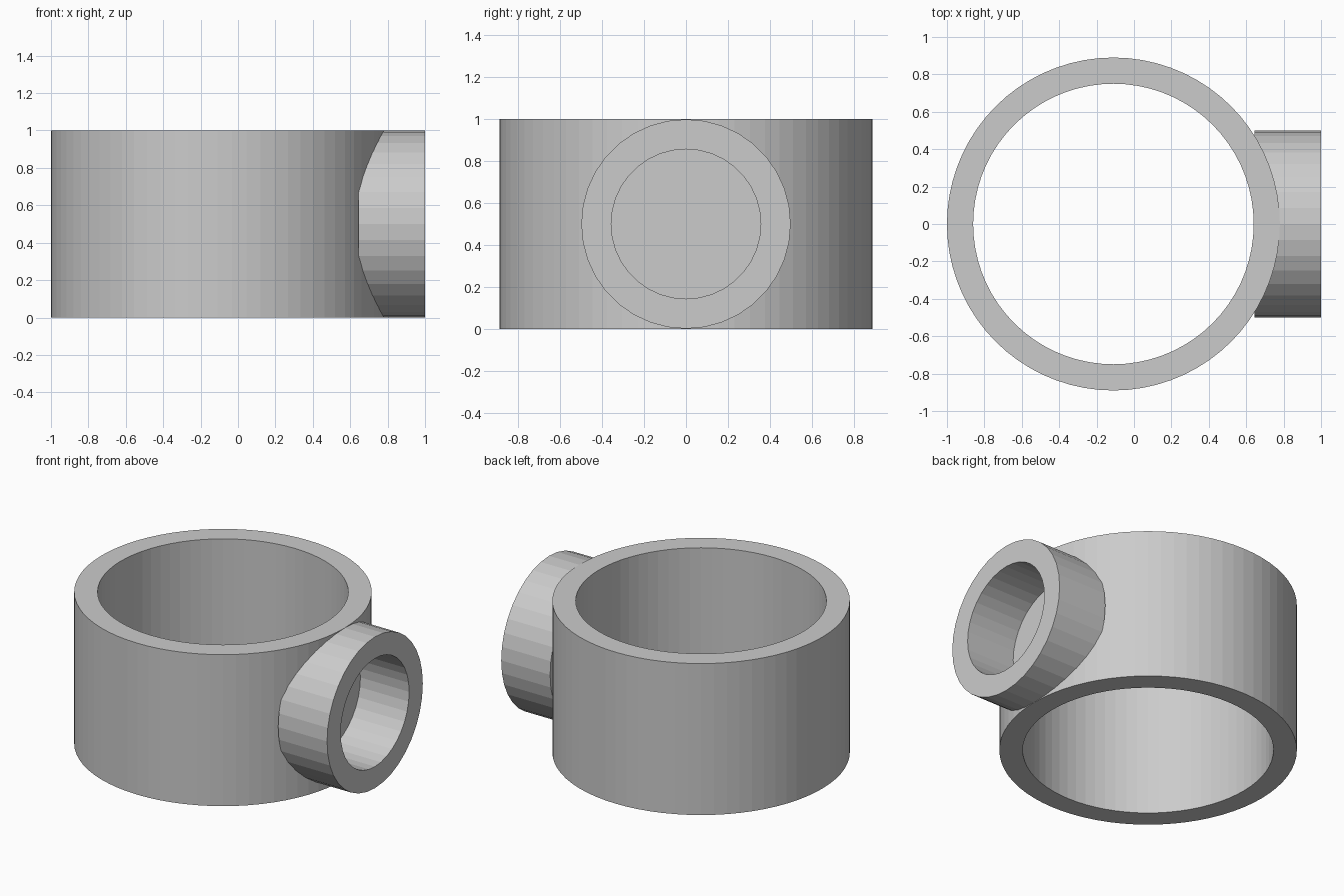
import bpy
import math
from mathutils import Matrix

default = bpy.data.objects.get("Cube")
if default:
    bpy.data.objects.remove(default, do_unlink=True)

grey = bpy.data.materials.new("light_grey")
grey.use_nodes = True
colour = (0.6, 0.6, 0.6, 1.0)
grey.diffuse_color = colour
grey.node_tree.nodes["Principled BSDF"].inputs["Base Color"].default_value = colour


def cylinder(name, radius, length, centre, sides, sideways=False):
    """Solid cylinder along z, or along x when sideways."""
    tilt = math.pi / 2 if sideways else 0
    bpy.ops.mesh.primitive_cylinder_add(
        vertices=sides, radius=radius, depth=length, location=(0, 0, 0))
    obj = bpy.context.object
    obj.name = name
    obj.data.transform(Matrix.Translation(centre) @ Matrix.Rotation(tilt, 4, "Y"))
    obj.data.materials.append(grey)
    return obj


def combine(target, tool, operation):
    """Apply a boolean and remove the tool."""
    mod = target.modifiers.new(operation.lower(), "BOOLEAN")
    mod.operation = operation
    mod.object = tool
    mod.solver = "EXACT"
    bpy.context.view_layer.objects.active = target
    bpy.ops.object.modifier_apply(modifier=mod.name)
    bpy.data.objects.remove(tool, do_unlink=True)


ring_x = -0.11
pocket_floor = 0.643
ring_sides, boss_sides = 72, 36

# Main ring, open at top and bottom
body = cylinder("ring_with_side_socket", 0.89, 1.0, (ring_x, 0, 0.5), ring_sides)
bore = cylinder("ring_bore", 0.75, 1.4, (ring_x, 0, 0.5), ring_sides)
combine(body, bore, "DIFFERENCE")

# Side socket, growing out of the wall
length = 1.0 - pocket_floor
boss = cylinder("socket", 0.4995, length,
                (pocket_floor + length / 2, 0, 0.5), boss_sides, True)
combine(body, boss, "UNION")

# Flat-bottomed pocket in the socket, stopping just short of the inner wall
pocket = cylinder("pocket", 0.357, 0.5,
                  (pocket_floor + 0.001 + 0.25, 0, 0.5), boss_sides, True)
combine(body, pocket, "DIFFERENCE")
